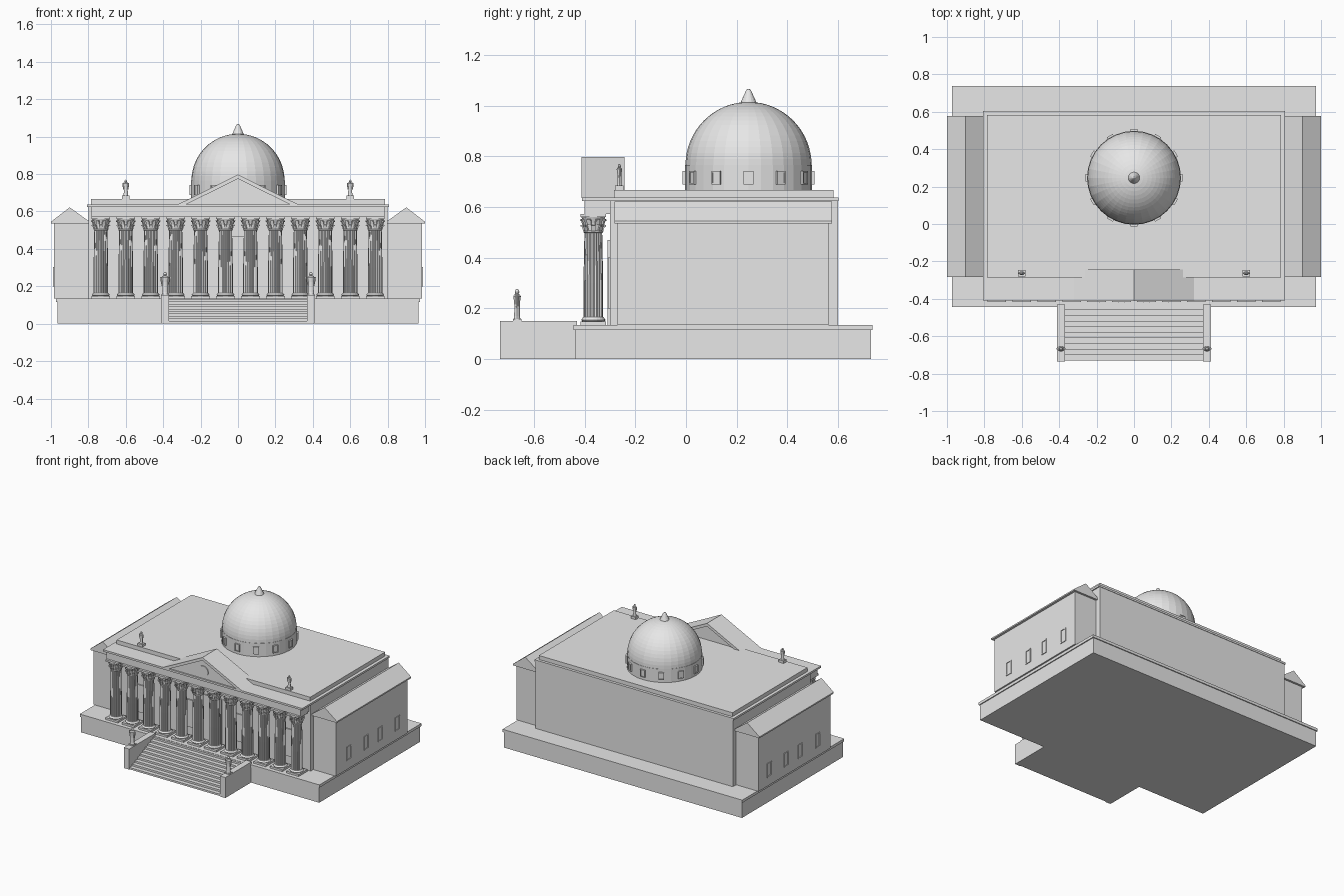
import bpy, bmesh
from math import sin, cos, pi, radians
from mathutils import Matrix, Vector

cube = bpy.data.objects.get("Cube")
if cube:
    bpy.data.objects.remove(cube, do_unlink=True)

stone = bpy.data.materials.new("pale_grey_stone")
stone.use_nodes = True
stone.diffuse_color = (0.8, 0.8, 0.8, 1)
stone.node_tree.nodes["Principled BSDF"].inputs["Base Color"].default_value = (0.8, 0.8, 0.8, 1)


def add_box(bm, x0, x1, y0, y1, z0, z1, matrix=Matrix()):
    size = Matrix.Diagonal((x1 - x0, y1 - y0, z1 - z0, 1))
    mid = Matrix.Translation(((x0 + x1) / 2, (y0 + y1) / 2, (z0 + z1) / 2))
    bmesh.ops.create_cube(bm, size=1, matrix=matrix @ mid @ size)


def add_prism(bm, points, y0, y1):
    """Extrude an x-z outline along y."""
    face = bm.faces.new([bm.verts.new((x, y0, z)) for x, z in points])
    grown = bmesh.ops.extrude_face_region(bm, geom=[face])["geom"]
    moved = [v for v in grown if isinstance(v, bmesh.types.BMVert)]
    bmesh.ops.translate(bm, verts=moved, vec=(0, y1 - y0, 0))


def add_lathe(bm, profile, sides, flute=0.0, flat=1.0, matrix=Matrix()):
    """Stack rings of (radius, height); flute pulls in every other point."""
    rings = []
    for r, z in profile:
        ring = []
        for i in range(sides):
            a = 2 * pi * i / sides
            k = r * (1 - flute * (i % 2))
            ring.append(bm.verts.new(matrix @ Vector((k * cos(a), k * sin(a) * flat, z))))
        rings.append(ring)
    for low, high in zip(rings, rings[1:]):
        for i in range(sides):
            j = (i + 1) % sides
            bm.faces.new((low[i], low[j], high[j], high[i]))
    bm.faces.new(rings[0][::-1])
    bm.faces.new(rings[-1])


def finish(name, bm, location=(0, 0, 0)):
    bmesh.ops.recalc_face_normals(bm, faces=bm.faces)
    mesh = bpy.data.meshes.new(name)
    bm.to_mesh(mesh)
    bm.free()
    mesh.materials.append(stone)
    return place(name, mesh, location)


def place(name, mesh, location):
    obj = bpy.data.objects.new(name, mesh)
    obj.location = location
    bpy.context.collection.objects.link(obj)
    return obj


def box(name, *bounds):
    bm = bmesh.new()
    add_box(bm, *bounds)
    return finish(name, bm)


def prism(name, points, y0, y1):
    bm = bmesh.new()
    add_prism(bm, points, y0, y1)
    return finish(name, bm)


# Platform
box("platform", -0.965, 0.965, -0.438, 0.73, 0, 0.115)
box("platform_cap", -0.972, 0.972, -0.445, 0.737, 0.115, 0.135)

# Stairs and flanking walls
steps = 10
outline = [(-0.43, 0), (-0.73, 0)]
for i in range(steps):
    y, z = -0.73 + 0.03 * i, 0.133 * (i + 1) / steps
    outline += [(y, z), (y + 0.03, z)]
bm = bmesh.new()
add_prism(bm, outline, -0.37, 0.37)
bmesh.ops.rotate(bm, verts=bm.verts, matrix=Matrix.Rotation(pi / 2, 3, 'Z'))
bmesh.ops.transform(bm, verts=bm.verts, matrix=Matrix.Identity(4))
finish("stairs", bm)
for s, side in ((1, "left"), (-1, "right")):
    box(side + "_stair_wall", s * 0.39 - 0.022, s * 0.39 + 0.022, -0.735, -0.43, 0, 0.15)

# Main hall, entablature, cornice and attic
box("main_hall", -0.8, 0.8, -0.3, 0.6, 0.135, 0.628)
box("entablature", -0.787, 0.787, -0.4, -0.29, 0.572, 0.626)
box("cornice", -0.808, 0.808, -0.41, 0.603, 0.624, 0.638)
box("attic", -0.785, 0.785, -0.285, 0.583, 0.638, 0.667)

# Pediment
prism("pediment_wall", [(-0.28, 0.637), (0.28, 0.637), (0, 0.776)], -0.4, -0.26)
prism("pediment_roof", [(-0.325, 0.636), (0, 0.797), (0.325, 0.636),
                        (0.28, 0.636), (0, 0.775), (-0.28, 0.636)], -0.412, -0.243)
bm = bmesh.new()
add_lathe(bm, [(0.04, 0), (0.04, 0.006)], 24, matrix=Matrix.Rotation(pi / 2, 4, 'X'))
finish("pediment_medallion", bm, (0, -0.399, 0.692))

# Side wings with gabled roofs and framed windows
for s, side in ((1, "left"), (-1, "right")):
    x0, x1 = sorted((s * 0.79, s * 0.983))
    box(side + "_wing", x0, x1, -0.27, 0.562, 0.135, 0.545)
    prism(side + "_wing_roof", [(s * 0.8, 0.535), (s, 0.535), (s, 0.545),
                                (s * 0.9, 0.622), (s * 0.8, 0.55)], -0.283, 0.577)
    bm = bmesh.new()
    for y in (-0.12, 0.08, 0.245, 0.442):
        for a, b, c, d in ((-0.026, -0.019, 0.2, 0.302), (0.019, 0.026, 0.2, 0.302),
                           (-0.019, 0.019, 0.2, 0.207), (-0.019, 0.019, 0.295, 0.302)):
            f0, f1 = sorted((s * 0.981, s * 0.988))
            add_box(bm, f0, f1, y + a, y + b, c, d)
    finish(side + "_wing_windows", bm)

# Portico windows and double door
for x in (-0.6, -0.2, 0.2, 0.6):
    box("portico_window", x - 0.08, x + 0.08, -0.308, -0.299, 0.2, 0.4)
for x0, x1 in ((-0.08, -0.001), (0.001, 0.08)):
    box("door_leaf", x0, x1, -0.309, -0.299, 0.135, 0.47)

# Columns: plinth, rings, fluted shaft, leafy capital
bm = bmesh.new()
add_box(bm, -0.05, 0.05, -0.05, 0.05, 0.135, 0.149)
add_lathe(bm, [(0.044, 0.149), (0.048, 0.154), (0.044, 0.16), (0.04, 0.165)], 20)
add_lathe(bm, [(0.039, 0.163), (0.039, 0.3), (0.035, 0.505)], 40, flute=0.08)
add_lathe(bm, [(0.036, 0.498), (0.04, 0.502), (0.036, 0.507), (0.038, 0.535),
               (0.047, 0.56)], 20)
for tier, (radius, height, count) in enumerate(((0.037, 0.507, 8), (0.04, 0.53, 8))):
    for i in range(count):
        turn = Matrix.Rotation(2 * pi * (i + tier / 2) / count, 4, 'Z')
        lean = Matrix.Translation((radius, 0, height)) @ Matrix.Rotation(radians(18), 4, 'Y')
        add_box(bm, -0.003, 0.003, -0.009, 0.009, 0, 0.022, turn @ lean)
        add_box(bm, 0, 0.007, -0.007, 0.007, 0.018, 0.024, turn @ lean)
add_box(bm, -0.05, 0.05, -0.05, 0.05, 0.56, 0.573)
column = finish("column", bm, (-11 / 15, -0.366, 0))
for i in range(1, 12):
    place("column", column.data, ((2 * i - 11) / 15, -0.366, 0))

# Drum with small windows, dome and finial
centre = (0, 0.247, 0)
bm = bmesh.new()
add_lathe(bm, [(0.251, 0.66), (0.251, 0.765)], 32)
finish("drum", bm, centre)
bm = bmesh.new()
for i in range(12):
    turn = Matrix.Rotation(i * pi / 6, 4, 'Z')
    for a, b, c, d in ((-0.019, -0.014, 0.689, 0.742), (0.014, 0.019, 0.689, 0.742),
                       (-0.014, 0.014, 0.689, 0.694), (-0.014, 0.014, 0.737, 0.742)):
        add_box(bm, 0.246, 0.26, a, b, c, d, turn)
    add_box(bm, 0.246, 0.256, -0.014, 0.014, 0.694, 0.737, turn)
finish("drum_windows", bm, centre)
bm = bmesh.new()
arc = [i * pi / 32 for i in range(16)]
add_lathe(bm, [(0.249 * cos(a), 0.765 + 0.25 * sin(a)) for a in arc], 32)
finish("dome", bm, centre)
bm = bmesh.new()
add_lathe(bm, [(0.032, 1.005), (0.03, 1.016), (0.011, 1.058), (0.006, 1.065), (0.001, 1.067)], 16)
finish("finial", bm, centre)


# Statues: robed figure with arms and head
def statue(name, x, y, z, tall, pedestal):
    bm = bmesh.new()
    add_box(bm, -0.02, 0.02, -0.017, 0.017, 0, pedestal)
    grow = Matrix.Translation((0, 0, pedestal)) @ Matrix.Scale(tall, 4)
    add_lathe(bm, [(0.15, 0), (0.13, 0.1), (0.12, 0.4), (0.13, 0.55), (0.17, 0.76),
                   (0.12, 0.82), (0.05, 0.84)], 12, flat=0.75, matrix=grow)
    add_lathe(bm, [(0.04, 0.82), (0.075, 0.87), (0.08, 0.92), (0.05, 0.98), (0.01, 1)],
              10, matrix=grow)
    for s in (-1, 1):
        arm = grow @ Matrix.Translation((s * 0.17, 0, 0.78)) @ Matrix.Rotation(s * 0.12, 4, 'Y')
        add_lathe(bm, [(0.035, -0.4), (0.05, -0.2), (0.05, 0)], 8, matrix=arm)
    finish(name, bm, (x, y, z))


for s, side in ((1, "left"), (-1, "right")):
    statue(side + "_stair_statue", s * 0.39, -0.667, 0.15, 0.118, 0.008)
    statue(side + "_roof_statue", s * 0.6, -0.263, 0.667, 0.085, 0.018)
